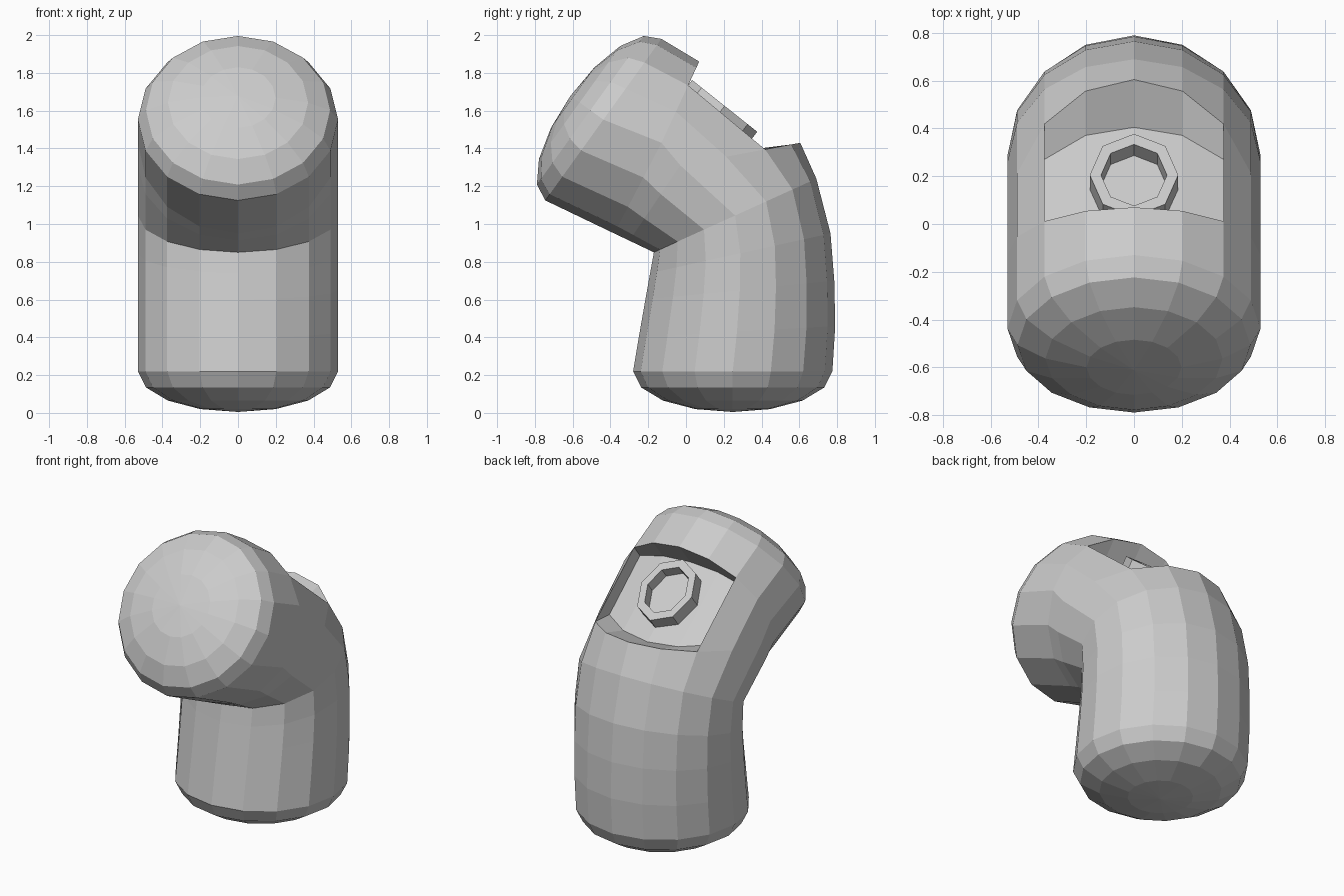
import bpy, bmesh
from math import sin, cos, pi
from mathutils import Vector

old = bpy.data.objects.get("Cube")
if old:
    bpy.data.objects.remove(old, do_unlink=True)

grey = bpy.data.materials.new("plain grey")
grey.use_nodes = True
GREY = (0.6, 0.6, 0.6, 1)
grey.diffuse_color = GREY
grey.node_tree.nodes["Principled BSDF"].inputs["Base Color"].default_value = GREY

SIDES = 16
WIDTH = 0.53


def finish(name, bm):
    bmesh.ops.recalc_face_normals(bm, faces=bm.faces)
    mesh = bpy.data.meshes.new(name)
    bm.to_mesh(mesh)
    bm.free()
    mesh.materials.append(grey)
    obj = bpy.data.objects.new(name, mesh)
    bpy.context.collection.objects.link(obj)
    return obj


def side_point(p):
    return Vector((0, p[0], p[1]))


def make_ring(bm, front, back, centre=None, width=WIDTH):
    """Loop through a front and a back point; vertex 0 is at the back."""
    f, b = side_point(front), side_point(back)
    c = side_point(centre) if centre else (f + b) / 2
    loop = []
    for i in range(SIDES):
        a = 2 * pi * i / SIDES
        arm = (b - c) * cos(a) if cos(a) > 0 else (f - c) * -cos(a)
        loop.append(bm.verts.new(c + arm + Vector((width * sin(a), 0, 0))))
    return loop


def bridge(bm, low, high):
    n = len(low)
    return [bm.faces.new((low[i], low[(i + 1) % n], high[(i + 1) % n], high[i]))
            for i in range(n)]


def dome(bm, loop, axis):
    """Close a loop with a shallow faceted cap."""
    centre = sum((v.co for v in loop), Vector()) / SIDES
    base = loop
    for scale, rise in ((0.92, 0.085), (0.7, 0.155), (0.375, 0.2)):
        ring = [bm.verts.new(centre + (v.co - centre) * scale + axis * rise) for v in base]
        bridge(bm, loop, ring)
        loop = ring
    pole = bm.verts.new(centre + axis * 0.215)
    for i in range(SIDES):
        bm.faces.new((loop[i], loop[(i + 1) % SIDES], pole))


# Bent body, from the foot up to the head: front, back, optional centre
sections = [
    ((-0.28, 0.22), (0.775, 0.22)),
    ((-0.25, 0.40), (0.79, 0.46)),
    ((-0.215, 0.60), (0.785, 0.70)),
    ((-0.19, 0.74), (0.765, 0.95)),
    ((-0.17, 0.85), (0.69, 1.24)),
    ((-0.30, 0.912), (0.605, 1.43), (-0.03, 1.31)),
    ((-0.38, 0.95), (0.07, 1.86), (-0.13, 1.43)),
    ((-0.745, 1.125), (-0.13, 1.98)),
]
LIP = 5
slope = Vector((0, 0.78, -0.62)).normalized()
normal = Vector((0, 0.62, 0.78)).normalized()

bm = bmesh.new()
rings = [make_ring(bm, *s) for s in sections]
for k in range(len(rings) - 1):
    if k != LIP:
        bridge(bm, rings[k], rings[k + 1])
dome(bm, rings[0], Vector((0, 0, -1)))
dome(bm, rings[-1], Vector((0, -0.812, 0.584)))

# Sunken panel across the four back faces above the lip
low, high = rings[LIP], rings[LIP + 1]
for i in range(2, SIDES - 2):
    bm.faces.new((low[i], low[i + 1], high[i + 1], high[i]))
span = range(-2, 3)
depth = {0: 0.183, 1: 0.16, 2: 0.1}
floor_low = [bm.verts.new(low[i].co - normal * depth[abs(i)] - slope * 0.11) for i in span]
floor_high = [bm.verts.new(high[i].co - normal * depth[abs(i)]) for i in span]
edge_low, edge_high = [low[i] for i in span], [high[i] for i in span]
for a, b in ((edge_low, floor_low), (floor_low, floor_high), (floor_high, edge_high)):
    for i in range(4):
        bm.faces.new((a[i], a[i + 1], b[i + 1], b[i]))
for i in (0, 4):
    bm.faces.new((edge_low[i], floor_low[i], floor_high[i], edge_high[i]))
finish("bent_body", bm)

# Eight-sided collar standing on the sunken panel
bm = bmesh.new()
top = Vector((0, 0.205, 1.625))


def octagon(radius, drop):
    loop = []
    for i in range(8):
        a = 2 * pi * i / 8
        loop.append(bm.verts.new(top - normal * drop + slope * (radius * 1.19 * cos(a))
                                 + Vector((radius * sin(a), 0, 0))))
    return loop


loops = [octagon(0.185, 0.13), octagon(0.185, 0), octagon(0.138, 0), octagon(0.138, 0.075)]
for a, b in zip(loops, loops[1:]):
    bridge(bm, a, b)
bm.faces.new(loops[-1])
bm.faces.new(loops[0])
finish("panel_collar", bm)
